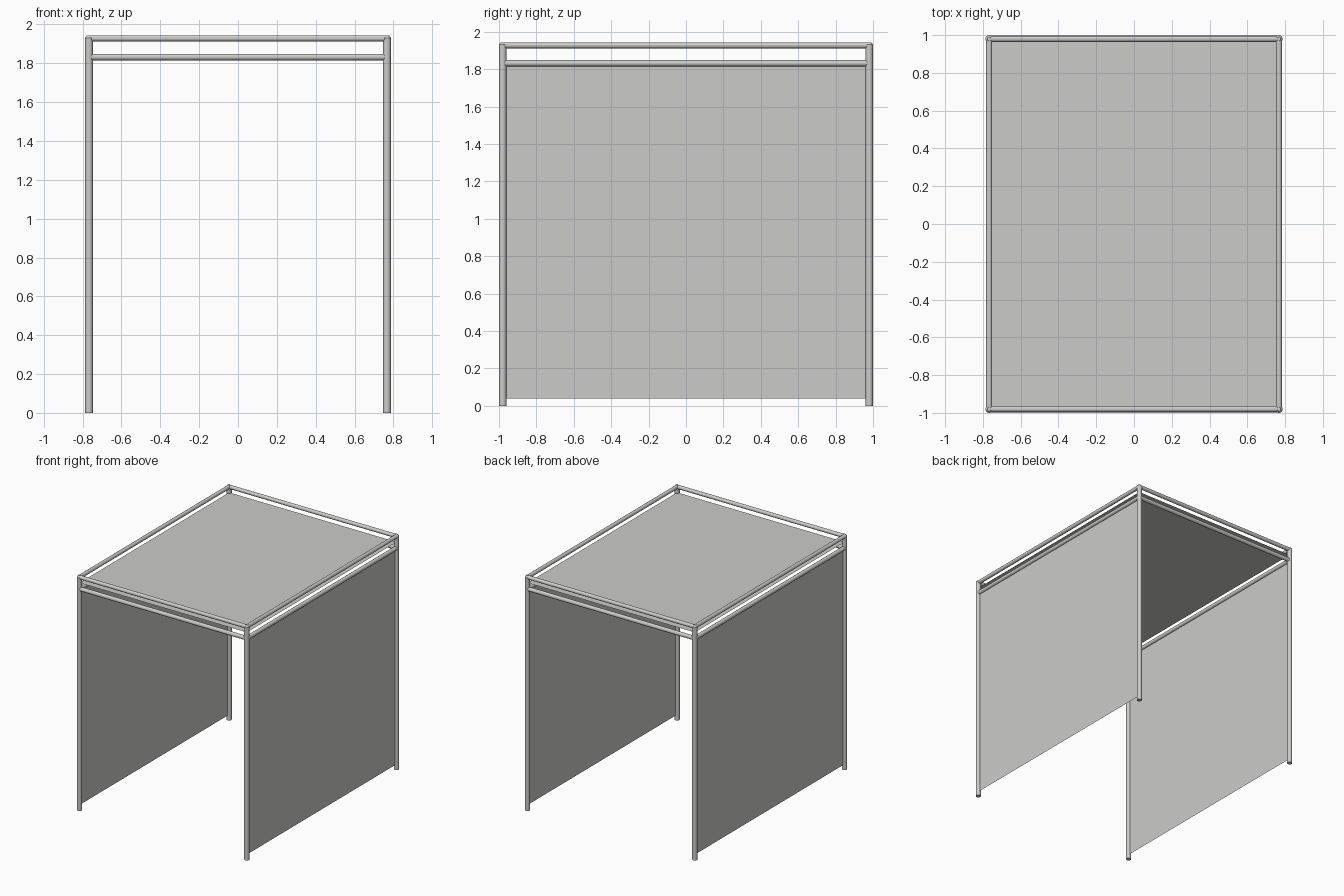
import bpy
import math
from mathutils import Vector

old = bpy.data.objects.get("Cube")
if old:
    bpy.data.objects.remove(old, do_unlink=True)

PX, PY = 0.767, 0.98        # post centres
TOP_Z, LOW_Z = 1.928, 1.832  # rail heights
ROOF_Z, HEM_Z = 1.88, 0.04
POST_R, RAIL_R = 0.02, 0.016

grey = bpy.data.materials.new("light_grey")
grey.use_nodes = True
colour = (0.6, 0.6, 0.585, 1)
grey.diffuse_color = colour
grey.node_tree.nodes["Principled BSDF"].inputs["Base Color"].default_value = colour


def finish(name, smooth=True):
    ob = bpy.context.object
    ob.name = name
    ob.data.materials.append(grey)
    if smooth:
        bpy.ops.object.shade_smooth_by_angle(angle=math.radians(35))
    return ob


def tube(name, start, end, radius):
    a, b = Vector(start), Vector(end)
    bpy.ops.mesh.primitive_cylinder_add(
        vertices=16, radius=radius, depth=(b - a).length, location=(a + b) / 2,
        rotation=(b - a).to_track_quat('Z', 'Y').to_euler())
    return finish(name)


def sheet(name, centre, size, rotation=(0, 0, 0)):
    bpy.ops.mesh.primitive_plane_add(size=1, location=centre, rotation=rotation)
    ob = finish(name, False)
    ob.scale = (size[0], size[1], 1)
    return ob


# Corner posts with chamfered caps
for sx, side in ((1, "left"), (-1, "right")):
    for sy, end in ((-1, "front"), (1, "back")):
        x, y = sx * PX, sy * PY
        tube(f"{end}_{side}_post", (x, y, 0), (x, y, 1.931), POST_R)
        bpy.ops.mesh.primitive_cone_add(
            vertices=16, radius1=POST_R, radius2=0.01, depth=0.013,
            location=(x, y, 1.9375))
        finish(f"{end}_{side}_post_cap")

# Upper and lower rails around the frame
for z, level, r in ((TOP_Z, "upper", RAIL_R), (LOW_Z, "lower", 0.017)):
    for s, end, side in ((-1, "front", "right"), (1, "back", "left")):
        tube(f"{level}_{end}_rail", (-PX, s * PY, z), (PX, s * PY, z), r)
        tube(f"{level}_{side}_rail", (s * PX, -PY, z), (s * PX, PY, z), r)

# Roof sheet and side walls
sheet("roof_panel", (0, 0, ROOF_Z), (2 * PX, 2 * PY))
for s, side in ((1, "left"), (-1, "right")):
    sheet(f"{side}_wall_panel", (s * PX, 0, (HEM_Z + LOW_Z) / 2),
          (LOW_Z - HEM_Z, 2 * PY), (0, s * math.pi / 2, 0))
